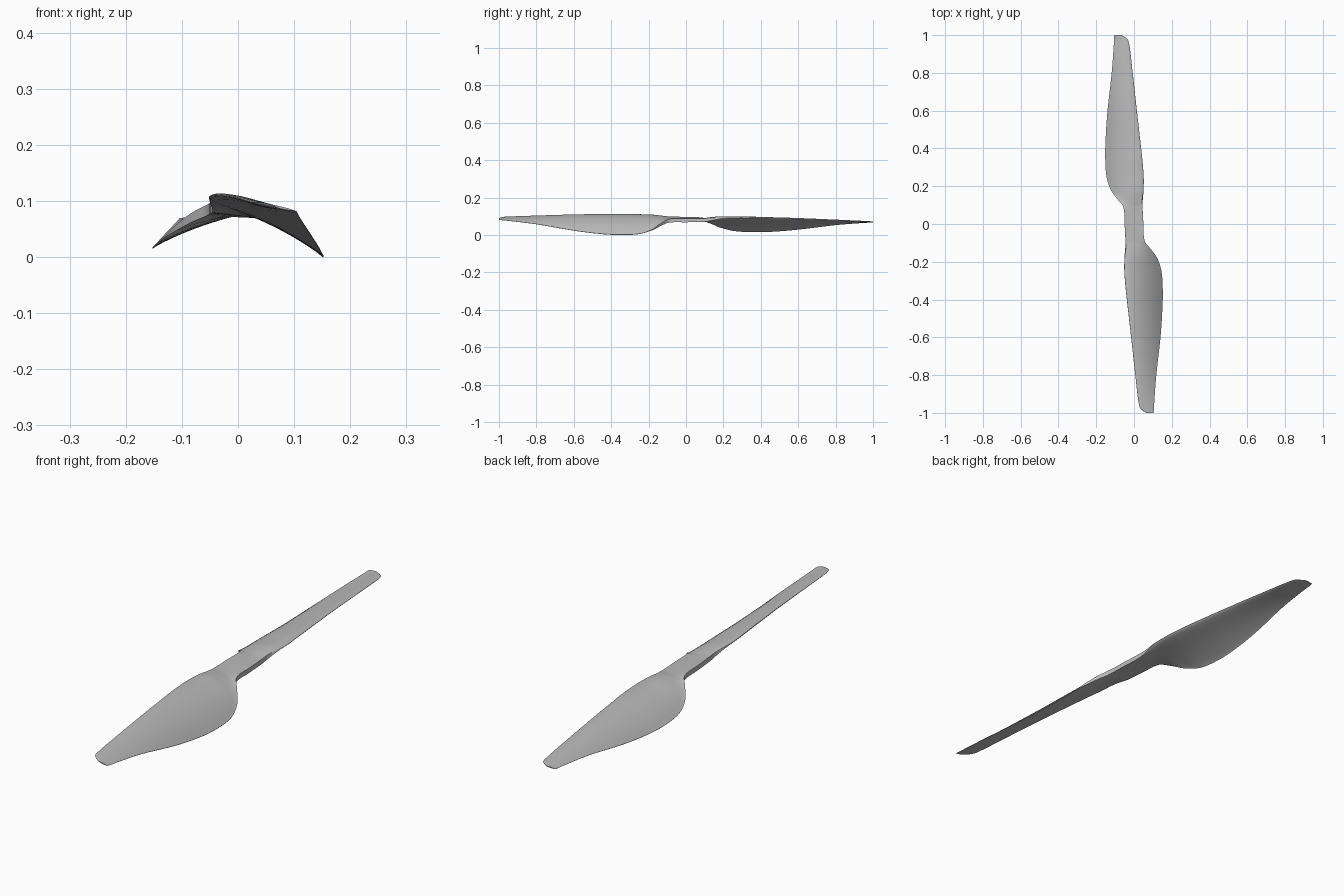
import bpy, bmesh, math
from mathutils import Matrix, Vector

cube = bpy.data.objects.get("Cube")
if cube:
    bpy.data.objects.remove(cube, do_unlink=True)

# Blade stations: radius, leading x, leading z, trailing x, trailing z, half thickness, camber
STATIONS = [
    (0, -.05, .083, .05, .083, .01, 0),
    (.09, -.045, .085, .056, .08, .01, 0),
    (.13, -.045, .09, .085, .064, .011, .006),
    (.18, -.05, .097, .122, .036, .012, .013),
    (.25, -.051, .1, .145, .015, .012, .016),
    (.35, -.043, .102, .152, .009, .012, .015),
    (.45, -.032, .101, .15, .012, .011, .013),
    (.6, -.015, .098, .14, .027, .009, .01),
    (.8, .007, .091, .118, .056, .006, .005),
    (.95, .025, .085, .107, .071, .004, .002),
    (.98, .036, .084, .106, .073, .003, .001),
    (1, .066, .081, .104, .076, .002, 0),
]
CHORD_STEPS = 14
SPAN_STEPS = 5


def smoothstep(value, low, high):
    t = min(max((value - low) / (high - low), 0), 1)
    return t * t * (3 - 2 * t)


def slope(i, column):
    before = STATIONS[max(i - 1, 0)]
    after = STATIONS[min(i + 1, len(STATIONS) - 1)]
    return (after[column] - before[column]) / (after[0] - before[0])


def station(i, t):
    """Cubic blend between two neighbouring stations."""
    a, b = STATIONS[i], STATIONS[i + 1]
    width = b[0] - a[0]
    values = [a[0] + width * t]
    for c in range(1, len(a)):
        s = smoothstep(t, 0, 1)
        bend = slope(i, c) * t * (1 - t) ** 2 - slope(i + 1, c) * t * t * (1 - t)
        values.append(a[c] + (b[c] - a[c]) * s + width * bend)
    return values


def section(radius, lead_x, lead_z, trail_x, trail_z, thick, camber):
    """Closed outline: square at the hub, an airfoil further out."""
    blend = smoothstep(radius, .07, .22)
    lead, trail = Vector((lead_x, lead_z)), Vector((trail_x, trail_z))
    chord = (trail - lead).normalized()
    normal = Vector((-chord.y, chord.x))
    upper, lower = [], []
    for k in range(CHORD_STEPS + 1):
        u = (1 - math.cos(math.pi * k / CHORD_STEPS)) / 2
        foil = max(2.6 * math.sqrt(u) * (1 - u), .08)
        half = thick * (1 + (foil - 1) * blend)
        middle = lead.lerp(trail, u) + normal * camber * 4 * u * (1 - u)
        for side, sign in ((upper, 1), (lower, -1)):
            p = middle + normal * half * sign
            side.append(Vector((p.x, -radius, p.y)))
    return upper + lower[::-1]


# One blade, lofted from the hub centre to the tip
bm = bmesh.new()
rows = [station(i, j / SPAN_STEPS)
        for i in range(len(STATIONS) - 1) for j in range(SPAN_STEPS)]
rows.append(STATIONS[-1])
rings = [[bm.verts.new(p) for p in section(*row)] for row in rows]
for inner, outer in zip(rings, rings[1:]):
    for k in range(len(inner)):
        n = (k + 1) % len(inner)
        bm.faces.new((inner[k], inner[n], outer[n], outer[k]))
bm.faces.new(rings[-1])

# Opposite blade by half a turn, joined at the hub
copy = bmesh.ops.duplicate(bm, geom=bm.verts[:] + bm.edges[:] + bm.faces[:])
turned = [g for g in copy["geom"] if isinstance(g, bmesh.types.BMVert)]
bmesh.ops.rotate(bm, verts=turned, cent=(0, 0, 0), matrix=Matrix.Rotation(math.pi, 3, "Z"))
bmesh.ops.remove_doubles(bm, verts=bm.verts[:], dist=.0001)
bmesh.ops.recalc_face_normals(bm, faces=bm.faces[:])

# Slight lean of the whole propeller, resting on the ground
for v in bm.verts:
    v.co.z -= .087 * v.co.x + .0155 * v.co.y
floor = min(v.co.z for v in bm.verts)
for v in bm.verts:
    v.co.z -= floor

mesh = bpy.data.meshes.new("propeller")
bm.to_mesh(mesh)
bm.free()
propeller = bpy.data.objects.new("propeller", mesh)
bpy.context.collection.objects.link(propeller)

# Plain grey finish
grey = bpy.data.materials.new("light grey")
grey.use_nodes = True
colour = (.5, .5, .5, 1)
grey.diffuse_color = colour
grey.node_tree.nodes["Principled BSDF"].inputs["Base Color"].default_value = colour
mesh.materials.append(grey)

bpy.ops.object.select_all(action="DESELECT")
propeller.select_set(True)
bpy.context.view_layer.objects.active = propeller
bpy.ops.object.shade_smooth_by_angle(angle=math.radians(40))
